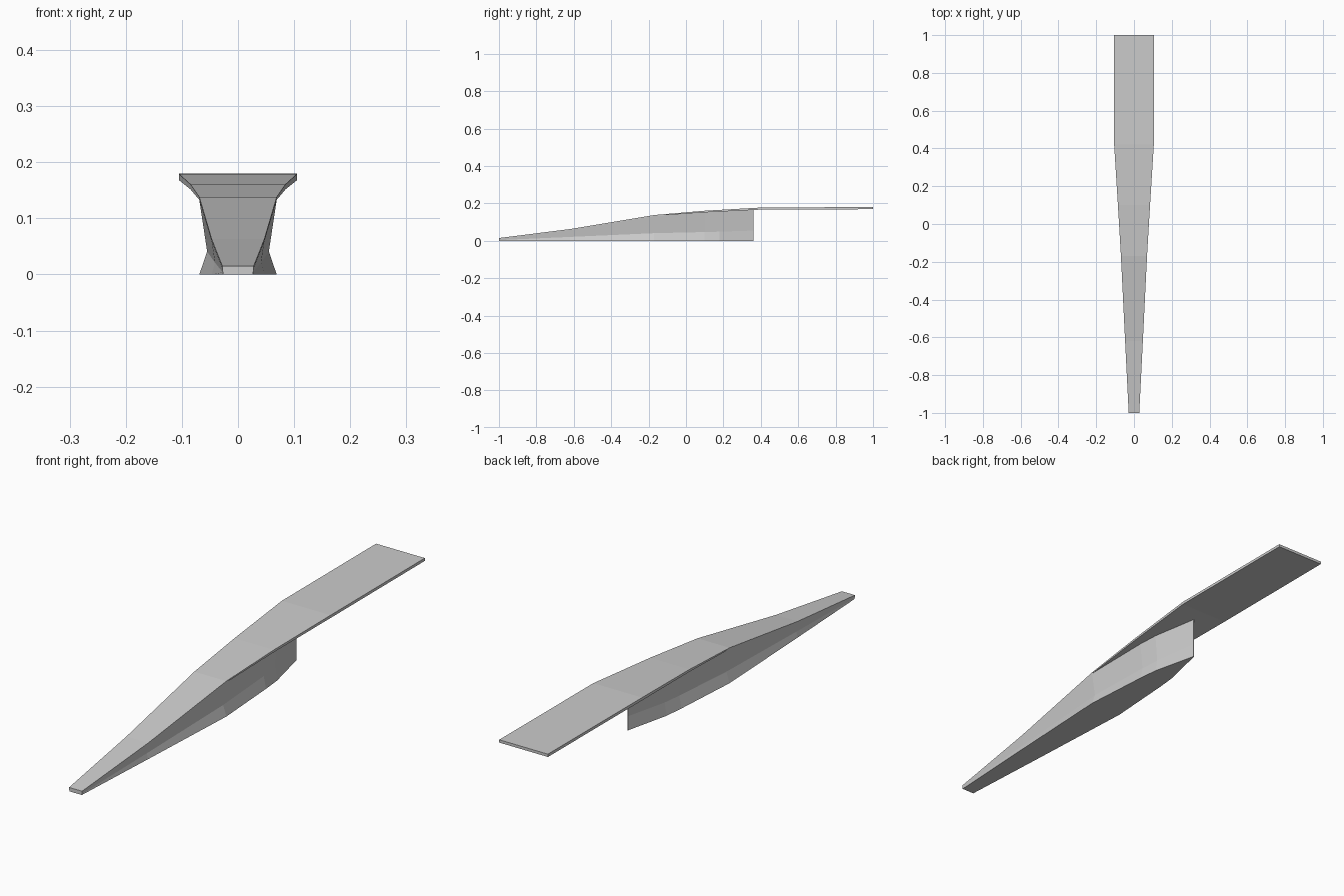
import bpy, bmesh

if "Cube" in bpy.data.objects:
    bpy.data.objects.remove(bpy.data.objects["Cube"])


def loft(name, sections):
    """Skin a list of equal-length closed cross-sections and cap both ends."""
    bm = bmesh.new()
    rings = [[bm.verts.new(p) for p in s] for s in sections]
    n = len(rings[0])
    for a, b in zip(rings, rings[1:]):
        for i in range(n):
            j = (i + 1) % n
            bm.faces.new((a[i], a[j], b[j], b[i]))
    bm.faces.new(rings[0])
    bm.faces.new(rings[-1][::-1])
    bmesh.ops.remove_doubles(bm, verts=bm.verts, dist=1e-5)
    bmesh.ops.recalc_face_normals(bm, faces=bm.faces)
    mesh = bpy.data.meshes.new(name)
    bm.to_mesh(mesh)
    bm.free()
    obj = bpy.data.objects.new(name, mesh)
    bpy.context.collection.objects.link(obj)
    return obj


# Deck: thin tapered plate rising to a flat tail (y, half width, top z, thickness)
deck = [(-1, 0.028, 0.015, 0.004), (-0.62, 0.047, 0.063, 0.004),
        (-0.17, 0.069, 0.138, 0.005), (0.10, 0.085, 0.161, 0.009),
        (0.42, 0.105, 0.179, 0.011), (1, 0.105, 0.18, 0.011)]
loft("deck_plate", [[(-w, y, z - t), (w, y, z - t), (w, y, z), (-w, y, z)]
                    for y, w, z, t in deck])

# Hull: waisted wedge closing to a vertical stern edge
# (y, bottom half width, waist half width, waist z, top half width, top z)
hull = [(-1, 0.027, 0.027, 0.004, 0.028, 0.011),
        (-0.62, 0.047, 0.041, 0.021, 0.047, 0.059),
        (-0.17, 0.069, 0.055, 0.041, 0.069, 0.133),
        (0.10, 0.051, 0.041, 0.047, 0.052, 0.155),
        (0.18, 0.043, 0.034, 0.049, 0.043, 0.159),
        (0.36, 0.001, 0.001, 0.055, 0.001, 0.168)]
loft("hull", [[(-b, y, 0), (b, y, 0), (m, y, mz), (t, y, tz), (-t, y, tz), (-m, y, mz)]
              for y, b, m, mz, t, tz in hull])
